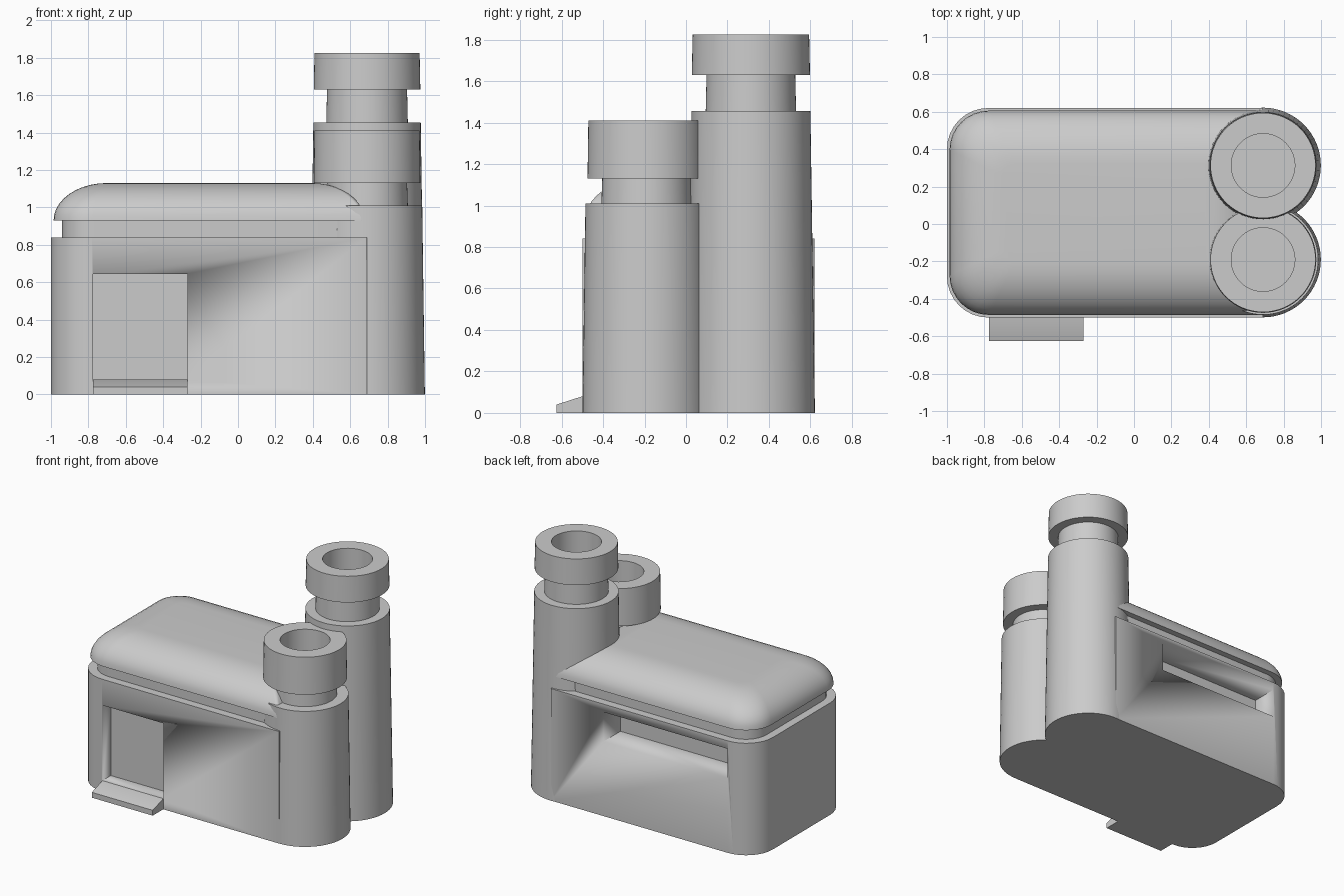
import bpy, bmesh
from math import sin, cos, pi, radians

if "Cube" in bpy.data.objects:
    bpy.data.objects.remove(bpy.data.objects["Cube"])


def finish(name, bm, angle=35):
    bmesh.ops.recalc_face_normals(bm, faces=bm.faces)
    me = bpy.data.meshes.new(name)
    bm.to_mesh(me)
    bm.free()
    ob = bpy.data.objects.new(name, me)
    bpy.context.collection.objects.link(ob)
    bpy.ops.object.select_all(action='DESELECT')
    ob.select_set(True)
    bpy.context.view_layer.objects.active = ob
    bpy.ops.object.shade_smooth_by_angle(angle=radians(angle))
    return ob


def outline(inset, radius, right_radius):
    """House footprint moved inwards by inset, rounded at the left end."""
    x0, x1, y0, y1 = -1 + inset, 0.69 - inset, -0.5 + inset, 0.62 - inset
    pts = []
    for cx, cy, sx, sy, start, r in (
            (x1, y1, -1, -1, 0, right_radius), (x0, y1, 1, -1, 90, radius),
            (x0, y0, 1, 1, 180, radius), (x1, y0, -1, 1, 270, right_radius)):
        r = max(r, 0.004)
        for i in range(9):
            a = radians(start + 90 * i / 8)
            pts.append((cx + sx * r + r * cos(a), cy + sy * r + r * sin(a)))
    return pts


def loft(name, layers, angle=35):
    """Skin a stack of (z, outline) layers and cap both ends."""
    bm = bmesh.new()
    rings = [[bm.verts.new((x, y, z)) for x, y in pts] for z, pts in layers]
    n = len(rings[0])
    for a, b in zip(rings, rings[1:]):
        for i in range(n):
            j = (i + 1) % n
            bm.faces.new((a[i], a[j], b[j], b[i]))
    bm.faces.new(rings[0][::-1])
    bm.faces.new(rings[-1])
    return finish(name, bm, angle)


def circle(cx, cy, r, n=64):
    return [(cx + r * cos(2 * pi * i / n), cy + r * sin(2 * pi * i / n)) for i in range(n)]


def cut(target, name, x0, x1, y0, y1, z0, z1):
    box = loft(name, [(z, [(x0, y0), (x1, y0), (x1, y1), (x0, y1)]) for z in (z0, z1)])
    box.hide_render = True
    box.hide_set(True)
    mod = target.modifiers.new(name, 'BOOLEAN')
    mod.operation = 'DIFFERENCE'
    mod.solver = 'EXACT'
    mod.object = box
    bpy.context.view_layer.objects.active = target
    bpy.ops.object.modifier_apply(modifier=name)
    bpy.data.objects.remove(box)


# Main walls with a doorway at the front and a long window at the back
walls = loft("walls", [(z, outline(0, 0.22, 0)) for z in (0, 0.84)])
cut(walls, "door_cutter", -0.775, -0.27, -0.7, -0.4, 0.08, 0.645)
cut(walls, "window_cutter", -0.78, 0.25, 0.42, 0.8, 0.56, 0.78)

# Recessed band under the roof
loft("roof_band", [(z, outline(0.06, 0.17, 0)) for z in (0.82, 0.95)])

# Rounded roof: quarter-ellipse edge profile
layers = []
for i in range(11):
    t = pi / 2 * i / 10
    d = 0.285 * (1 - cos(t))
    layers.append((0.93 + 0.2 * sin(t), outline(0.014 + d, 0.21 - 0.5 * d, 0.02)))
loft("roof", layers, 40)

# Sloping doorstep
bm = bmesh.new()
side = ((-0.625, 0), (-0.49, 0), (-0.49, 0.08), (-0.5, 0.08), (-0.625, 0.04))
ends = [[bm.verts.new((x, y, z)) for y, z in side] for x in (-0.775, -0.27)]
for i in range(5):
    j = (i + 1) % 5
    bm.faces.new((ends[0][i], ends[0][j], ends[1][j], ends[1][i]))
for end in ends:
    bm.faces.new(end)
finish("doorstep", bm)

# Two tapered chimneys, each with a neck and a hollow cap
for name, cy, shaft, shaft_r, neck, top in (
        ("front_chimney", -0.19, 1.01, 0.295, 1.13, 1.41),
        ("back_chimney", 0.313, 1.455, 0.287, 1.63, 1.825)):
    profile = ((0.309, 0), (shaft_r, shaft), (0.218, shaft), (0.214, neck),
               (0.285, neck), (0.281, top), (0.17, top), (0.17, top - 0.3))
    loft(name, [(z, circle(0.69, cy, r)) for r, z in profile])
